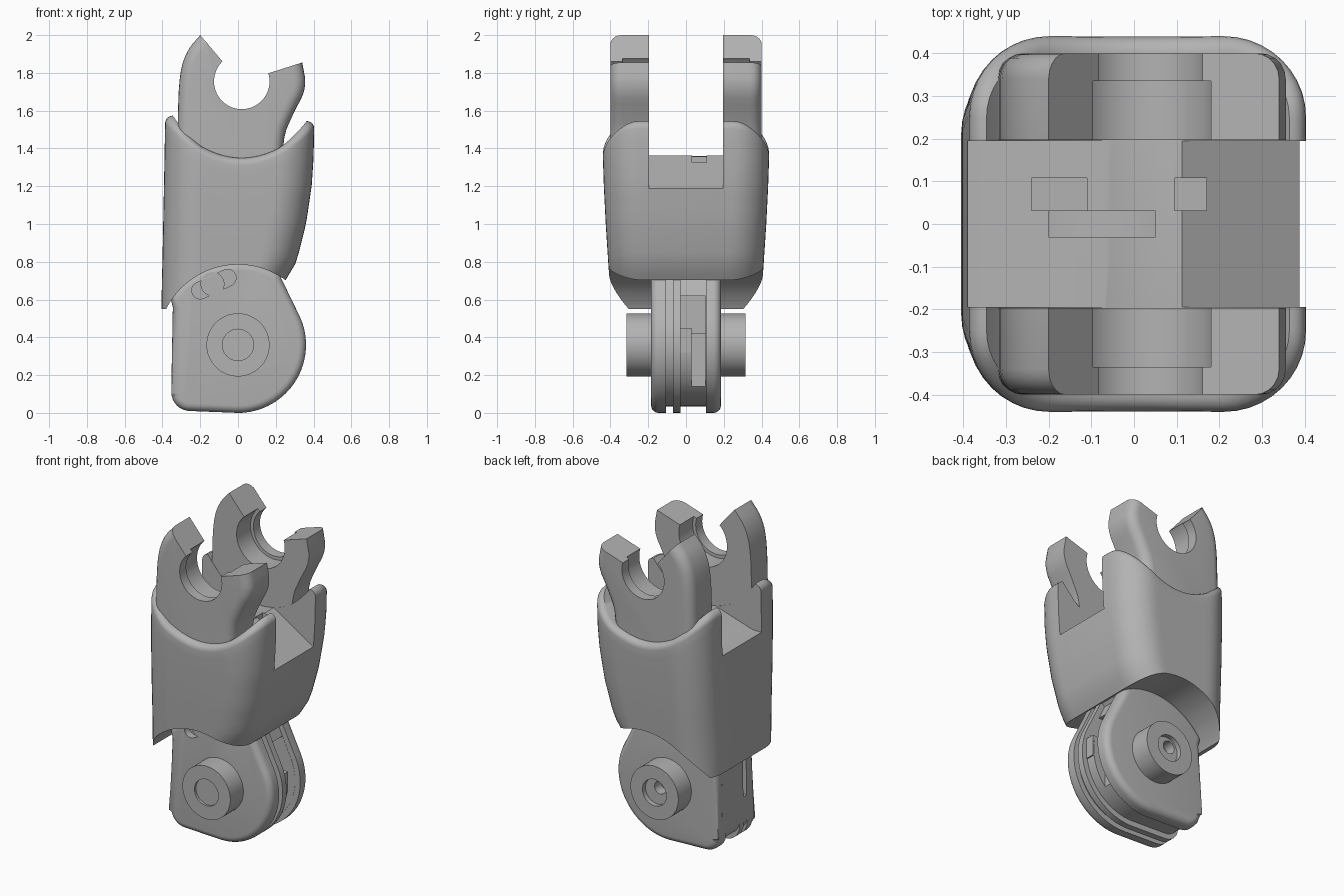
import bpy, bmesh, math

old = bpy.data.objects.get("Cube")
if old:
    bpy.data.objects.remove(old, do_unlink=True)

grey = bpy.data.materials.new("plain grey")
grey.use_nodes = True
colour = (0.45, 0.45, 0.45, 1)
grey.diffuse_color = colour
grey.node_tree.nodes["Principled BSDF"].inputs["Base Color"].default_value = colour

PIVOT = (0.0, 0.36)
SOCKET = (0.02, 1.755)


def finish(name, bm):
    bmesh.ops.recalc_face_normals(bm, faces=bm.faces)
    mesh = bpy.data.meshes.new(name)
    bm.to_mesh(mesh)
    bm.free()
    obj = bpy.data.objects.new(name, mesh)
    bpy.context.collection.objects.link(obj)
    mesh.materials.append(grey)
    return obj


def arc(c, r, a0, a1, n=24):
    angles = [math.radians(a0 + (a1 - a0) * i / n) for i in range(n + 1)]
    return [(c[0] + r * math.cos(a), c[1] + r * math.sin(a)) for a in angles]


def circle(c, r, n=64):
    return arc(c, r, 0, 360, n)[:-1]


def box(x0, x1, z0, z1):
    return [(x0, z0), (x1, z0), (x1, z1), (x0, z1)]


def soften(pts, rounds=2):
    # corner cutting that keeps both ends
    for _ in range(rounds):
        out = [pts[0]]
        for (ax, az), (bx, bz) in zip(pts, pts[1:]):
            out += [(ax * .75 + bx * .25, az * .75 + bz * .25),
                    (ax * .25 + bx * .75, az * .25 + bz * .75)]
        pts = out + [pts[-1]]
    return pts


def prism(name, pts, y0, y1, round_edges=(), width=0.05):
    # xz profile extruded along y; chosen edges at y1 are rounded
    bm = bmesh.new()
    a = [bm.verts.new((x, y0, z)) for x, z in pts]
    b = [bm.verts.new((x, y1, z)) for x, z in pts]
    bm.faces.new(a)
    bm.faces.new(b)
    n = len(pts)
    for i in range(n):
        j = (i + 1) % n
        bm.faces.new((a[i], a[j], b[j], b[i]))
    edges = [bm.edges.get((b[i], b[(i + 1) % n])) for i in round_edges]
    if edges:
        bmesh.ops.recalc_face_normals(bm, faces=bm.faces)
        bmesh.ops.bevel(bm, geom=edges, offset=width, segments=5, profile=0.5,
                        affect='EDGES', clamp_overlap=False)
    return finish(name, bm)


def cut(obj, pts, y0, y1):
    tool = prism("cutter", pts, y0, y1)
    tool.hide_render = True
    mod = obj.modifiers.new("cut", 'BOOLEAN')
    mod.operation, mod.solver, mod.object = 'DIFFERENCE', 'EXACT', tool
    bpy.context.view_layer.objects.active = obj
    bpy.ops.object.modifier_apply(modifier=mod.name)
    bpy.data.objects.remove(tool, do_unlink=True)


parts = []

# Housing: lofted rounded rectangle with a saddle-shaped rolled rim
SIZES = [(0.55, 0.16, 0.40, 0.405), (0.70, 0.25, 0.405, 0.403), (0.80, 0.31, 0.412, 0.40),
         (1.0, 0.36, 0.425, 0.396), (1.2, 0.39, 0.435, 0.392), (1.35, 0.40, 0.44, 0.389),
         (1.6, 0.405, 0.44, 0.385)]
ROLL = 0.04


def size_at(z):
    for p, q in zip(SIZES, SIZES[1:]):
        if z <= q[0]:
            t = max(0, (z - p[0]) / (q[0] - p[0]))
            return [u + (v - u) * t for u, v in zip(p[1:], q[1:])]
    return SIZES[-1][1:]


def rim(x):
    return 1.35 + 1.35 * (x - 0.02) ** 2


def half_outline(right, hy, left, inset):
    r = 0.19
    pts = arc((right - r, hy - r), r - inset, 0, 90, 10)
    for i in range(1, 14):
        pts.append((right - r + (r - left + r - right) * i / 14, hy - inset))
    return pts + arc((r - left, hy - r), r - inset, 90, 180, 10)


bm = bmesh.new()
rows = []
levels = [(i / 16, None) for i in range(17)] + [(1, math.radians(a)) for a in (18, 36, 54, 72, 90)]
guide = half_outline(0.40, 0.44, 0.387, 0)
for t, roll in levels:
    front, back = [], []
    for k, (gx, gy) in enumerate(guide):
        z = 0.55 + t * (rim(gx) - ROLL - 0.55)
        inset = 0
        if roll:
            z += ROLL * math.sin(roll)
            inset = ROLL * (1 - math.cos(roll))
        x, y = half_outline(*size_at(z), inset)[k]
        back.append(bm.verts.new((x, y, z)))
        front.append(bm.verts.new((x, -y, z)))
    rows.append((back, front))
N = len(guide)
for (b0, f0), (b1, f1) in zip(rows, rows[1:]):
    for i in range(N - 1):
        bm.faces.new((b0[i], b0[i + 1], b1[i + 1], b1[i]))
        bm.faces.new((f0[i], f0[i + 1], f1[i + 1], f1[i]))
    for i in (0, N - 1):
        bm.faces.new((b0[i], f0[i], f1[i], b1[i]))
for b, f in (rows[0], rows[-1]):
    for i in range(N - 1):
        bm.faces.new((b[i], b[i + 1], f[i + 1], f[i]))
housing = finish("housing", bm)
parts.append(housing)

cut(housing, circle(PIVOT, 0.425, 96), -0.7, 0.7)
floor = [(-0.6, 1.28), (-0.33, 1.28), (0.02, 1.388), (0.06, 1.388), (0.1, 1.37),
         (0.4, 1.18), (0.6, 1.18), (0.6, 1.9), (-0.6, 1.9)]
cut(housing, floor, -0.195, 0.195)
cut(housing, box(-0.20, 0.05, 0.6, 1.6), -0.03, 0.03)
cut(housing, box(-0.24, -0.11, 1.1, 1.6), 0.032, 0.108)
cut(housing, box(0.095, 0.17, 1.27, 1.6), 0.032, 0.108)

# Pair of open clip arms
left = soften([(-0.32, 1.15), (-0.32, 1.55), (-0.31, 1.80), (-0.27, 1.92), (-0.20, 2.0)])
right = soften([(0.34, 1.855), (0.365, 1.72), (0.29, 1.58), (0.235, 1.45), (0.235, 1.15)])
profile = left + arc(SOCKET, 0.147, 134, 377, 40) + right
start = len(profile) - len(right)
soft = list(range(len(left) - 1)) + list(range(start, len(profile) - 1))
for side, name in ((-1, "front_clip_arm"), (1, "back_clip_arm")):
    arm = prism(name, profile, side * 0.197, side * 0.40, soft, 0.06)
    cut(arm, circle(SOCKET, 0.168), side * 0.1, side * 0.335)
    parts.append(arm)


# Knuckle: outer plates around a recessed core
def knuckle(d):
    r = 0.36 - d
    return ([(-0.345, 0.56), (-0.353, 0.11 + d)] + arc((-0.253, 0.11 + d), 0.1, 180, 270, 8)
            + arc(PIVOT, r, -90, 28, 32) + [(0.23 - d, 0.71)]
            + arc(PIVOT, 0.437, 60, 145, 20))


outline = knuckle(0)
everything = range(len(outline))
front_plate = prism("front_knuckle_plate", outline, -0.105, -0.185, everything, 0.04)
slot = arc((-0.20, 0.648), 0.045, 116, 296, 12) + arc((-0.055, 0.715), 0.045, -64, 116, 12)
cut(front_plate, slot, -0.3, -0.12)
back_plate = prism("back_knuckle_plate", outline, 0.105, 0.185, everything, 0.04)
middle_plate = prism("middle_knuckle_plate", outline, -0.07, -0.03)
core = prism("knuckle_core", knuckle(0.035), -0.14, 0.14)
cut(core, box(0.12, 0.6, 0.42, 0.62), -0.029, 0.104)
cut(core, box(0.24, 0.6, 0.1, 0.42), 0.03, 0.104)
cut(core, box(-0.6, -0.30, 0.28, 0.56), -0.104, -0.071)
tab = prism("knuckle_tab", box(0.1, 0.33, 0.32, 0.45), -0.03, 0.028)
pin = prism("guide_pin", circle((-0.135, 0.682), 0.063, 40), -0.11, -0.185)
parts += [front_plate, back_plate, middle_plate, core, tab, pin]

# Pivot bosses with recessed centres
for side, name, depth in ((-1, "front_pivot_boss", 0.015), (1, "back_pivot_boss", 0.03)):
    boss = prism(name, circle(PIVOT, 0.167), side * 0.16, side * 0.315)
    cut(boss, circle(PIVOT, 0.083, 48), side * (0.315 - depth), side * 0.4)
    if side > 0:
        cut(boss, circle((-0.02, 0.385), 0.04, 32), 0.22, 0.4)
    parts.append(boss)

# Smooth shading with crisp edges
bpy.ops.object.select_all(action='DESELECT')
for obj in parts:
    obj.select_set(True)
bpy.context.view_layer.objects.active = housing
bpy.ops.object.shade_smooth_by_angle(angle=math.radians(32))
